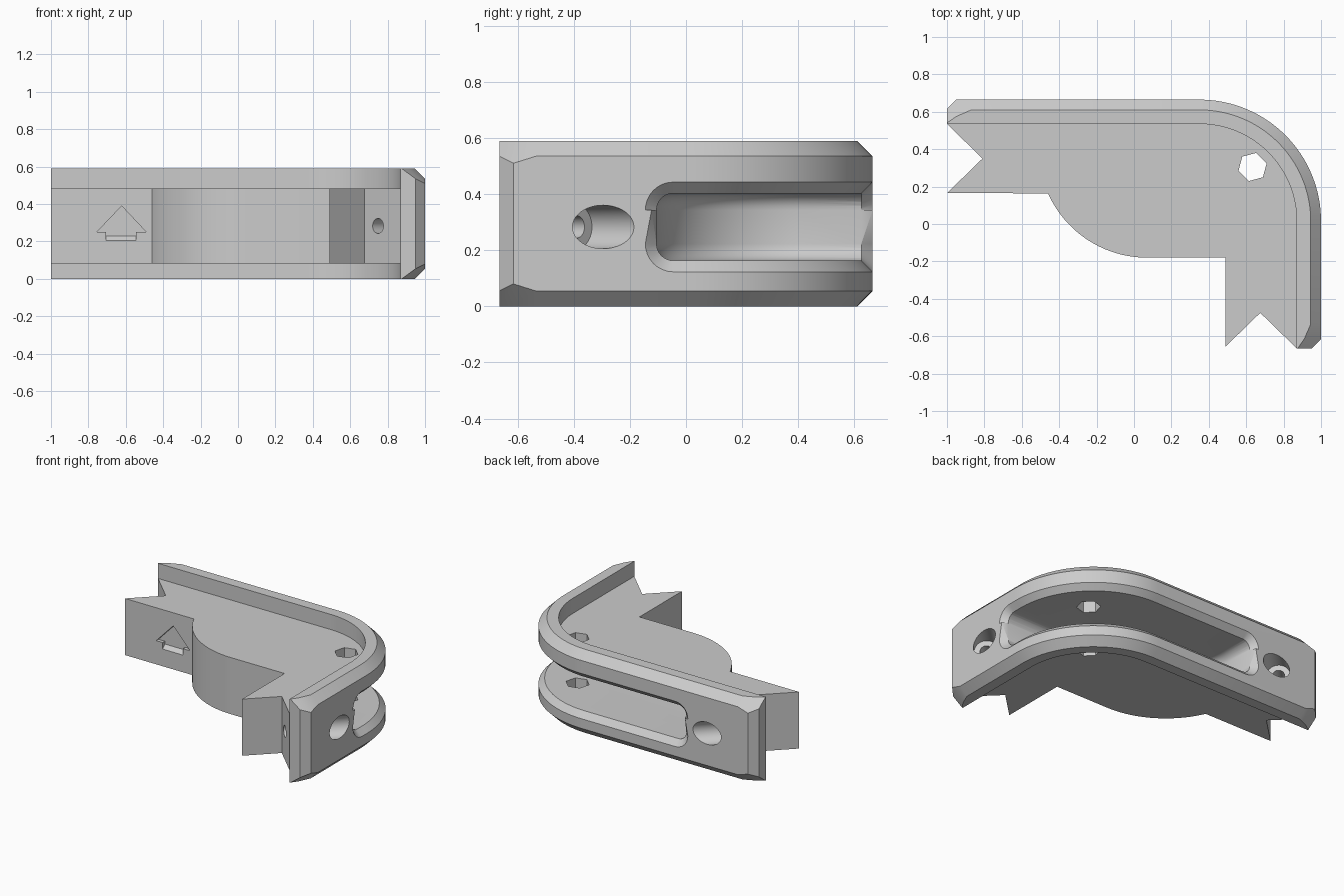
import bpy, bmesh
from math import sin, cos, pi, radians
from mathutils import Vector

cube = bpy.data.objects.get("Cube")
if cube:
    bpy.data.objects.remove(cube, do_unlink=True)

mat = bpy.data.materials.new("light_grey")
mat.use_nodes = True
GREY = (0.6, 0.6, 0.6, 1)
mat.diffuse_color = GREY
mat.node_tree.nodes["Principled BSDF"].inputs["Base Color"].default_value = GREY

CX, CY = 0.35, 0.015      # centre of the big corner
IN, OUT = 0.52, 0.65      # rim radii
TOP = 0.59
MID = 0.283               # mid height of the core
HALF = 0.2                # half the core height


def place(s, r):
    """Plan point at radius r: s < 0 on the short arm, 0..1 round the corner, > 1 on the long arm."""
    if s < 0:
        return CX + r, CY + s
    if s > 1:
        return CX - (s - 1), CY + r
    return CX + r * cos(s * pi / 2), CY + r * sin(s * pi / 2)


def loft(name, rings):
    """Closed, capped solid through rings of equal point count."""
    bm = bmesh.new()
    loops = [[bm.verts.new(p) for p in ring] for ring in rings]
    for a, b in zip(loops, loops[1:]):
        for i in range(len(a)):
            j = (i + 1) % len(a)
            bm.faces.new((a[i], a[j], b[j], b[i]))
    bm.faces.new(loops[0])
    bm.faces.new(loops[-1])
    bmesh.ops.recalc_face_normals(bm, faces=bm.faces)
    mesh = bpy.data.meshes.new(name)
    bm.to_mesh(mesh)
    bm.free()
    mesh.materials.append(mat)
    obj = bpy.data.objects.new(name, mesh)
    bpy.context.collection.objects.link(obj)
    return obj


def prism(name, outline, z0, z1):
    return loft(name, [[(x, y, z) for x, y in outline] for z in (z0, z1)])


def rod(name, start, end, radius, sides):
    start, end = Vector(start), Vector(end)
    turn = (end - start).to_track_quat("Z", "Y")
    ring = [turn @ Vector((radius * cos(2 * pi * i / sides), radius * sin(2 * pi * i / sides), 0))
            for i in range(sides)]
    return loft(name, [[p + v for v in ring] for p in (start, end)])


def arc(cx, cy, r, a0, a1, n):
    return [(cx + r * cos(radians(a0 + (a1 - a0) * i / n)),
             cy + r * sin(radians(a0 + (a1 - a0) * i / n))) for i in range(n + 1)]


CORNER = [i / 32 for i in range(33)]

# Core plate with notched ends and a bulged inner side
core_outline = [(-1, CY + IN), (-0.81, 0.35), (-1, 0.165)]
core_outline += arc(0.07, 0.40, 0.58, 204, 270, 20)
core_outline += [(0.49, -0.18), (0.49, -0.655), (0.675, -0.475), (CX + IN, -0.665)]
core_outline += [place(s, 0.56) for s in [-0.5] + CORNER + [2.2]]
body = prism("corner_bracket", core_outline, MID - HALF, MID + HALF)


# Raised rim with chamfered edges and tapered ends
def rim_section(s, outer, flat, drop):
    section = [(IN, 0), (flat, 0), (outer, drop), (outer, TOP - drop), (flat, TOP), (IN, TOP)]
    return [(*place(s, r), z) for r, z in section]


def rim_end(s, step):
    return [rim_section(s, 0.60, 0.525, 0.055),
            rim_section(s + step * 0.05, OUT, 0.56, 0.08),
            rim_section(s + step * 0.13, OUT, 0.595, 0.055)]


rings = rim_end(-0.68, 1)
rings += [rim_section(s, OUT, 0.595, 0.055) for s in CORNER]
rings += rim_end(2.35, -1)[::-1]
rim = loft("rim", rings)

# Chamfered slot mouth that wraps round the corner
quarter = [i * pi / 16 for i in range(9)]
columns = [(-0.06, -cos(a), sin(a)) for a in quarter]
columns += [(s, 0, 1) for s in CORNER]
columns += [(1.73, cos(a), sin(a)) for a in reversed(quarter)]
rings = []
for s0, along, up in columns:
    ring = []
    for side, layers in ((-1, ((0.61, 0.06), (OUT, 0.1), (0.7, 0.1))),
                         (1, ((0.7, 0.1), (OUT, 0.1), (0.61, 0.06)))):
        for r, fillet in layers:
            ring.append((*place(s0 + along * fillet, r), MID + side * (0.06 + max(up, 0.001) * fillet)))
    rings.append(ring)
mouth = loft("slot_mouth_cutter", rings)

# Cavity behind the mouth, with a rounded inner wall
rings = []
for side in (-1, 1):
    for i in range(7):
        a = (i if side > 0 else i - 6) * pi / 12
        d, z = 0.06 * (1 - cos(a)), MID + side * 0.06 + 0.06 * sin(a)
        outline = [place(s, 0.611) for s in [-0.12 + d] + CORNER + [1.79 - d]]
        outline += arc(0.065, 0.40, 0.505 - d, 180, 270, 24)
        rings.append([(x, y, z) for x, y in outline])
cavity = loft("cavity_cutter", rings)

# Hexagonal through hole
hexagon = [(0.634 + x, 0.305 + y) for x, y in arc(0, 0, 0.078, 15, 315, 5)]
cutters = [mouth, cavity, prism("hex_hole_cutter", hexagon, -0.1, 0.7)]

# Counterbored screw holes running diagonally out through the notches
for x, y in ((1, -0.295), (-0.63, 0.665)):
    def on_axis(t):
        return x - t, y - t, MID
    cutters.append(rod("counterbore_cutter", on_axis(-0.15), on_axis(0.095), 0.0775, 40))
    cutters.append(rod("screw_hole_cutter", on_axis(0.05), on_axis(0.33), 0.04, 32))

# Recessed arrow: head and stem with a sloping lower edge
head = [(-0.755, 0.25), (-0.49, 0.25), (-0.622, 0.39)]
cutters.append(loft("arrow_head_cutter", [[(x, y, z) for x, z in head] for y in (0.1, 0.19)]))
stem = []
for y, low in ((0.14, 0.18), (0.19, 0.23)):
    stem.append([(-0.705, y, low), (-0.545, y, low), (-0.545, y, 0.255), (-0.705, y, 0.255)])
cutters.append(loft("arrow_stem_cutter", stem))

# Combine everything into one solid
for tool, operation in [(rim, "UNION")] + [(c, "DIFFERENCE") for c in cutters]:
    mod = body.modifiers.new(tool.name, "BOOLEAN")
    mod.operation, mod.object, mod.solver = operation, tool, "EXACT"
bpy.context.view_layer.update()
graph = bpy.context.evaluated_depsgraph_get()
solid = bpy.data.meshes.new_from_object(body.evaluated_get(graph))
body.modifiers.clear()
body.data = solid
for tool in [rim] + cutters:
    bpy.data.objects.remove(tool, do_unlink=True)

bpy.ops.object.select_all(action="DESELECT")
body.select_set(True)
bpy.context.view_layer.objects.active = body
bpy.ops.object.shade_smooth_by_angle(angle=radians(30))
